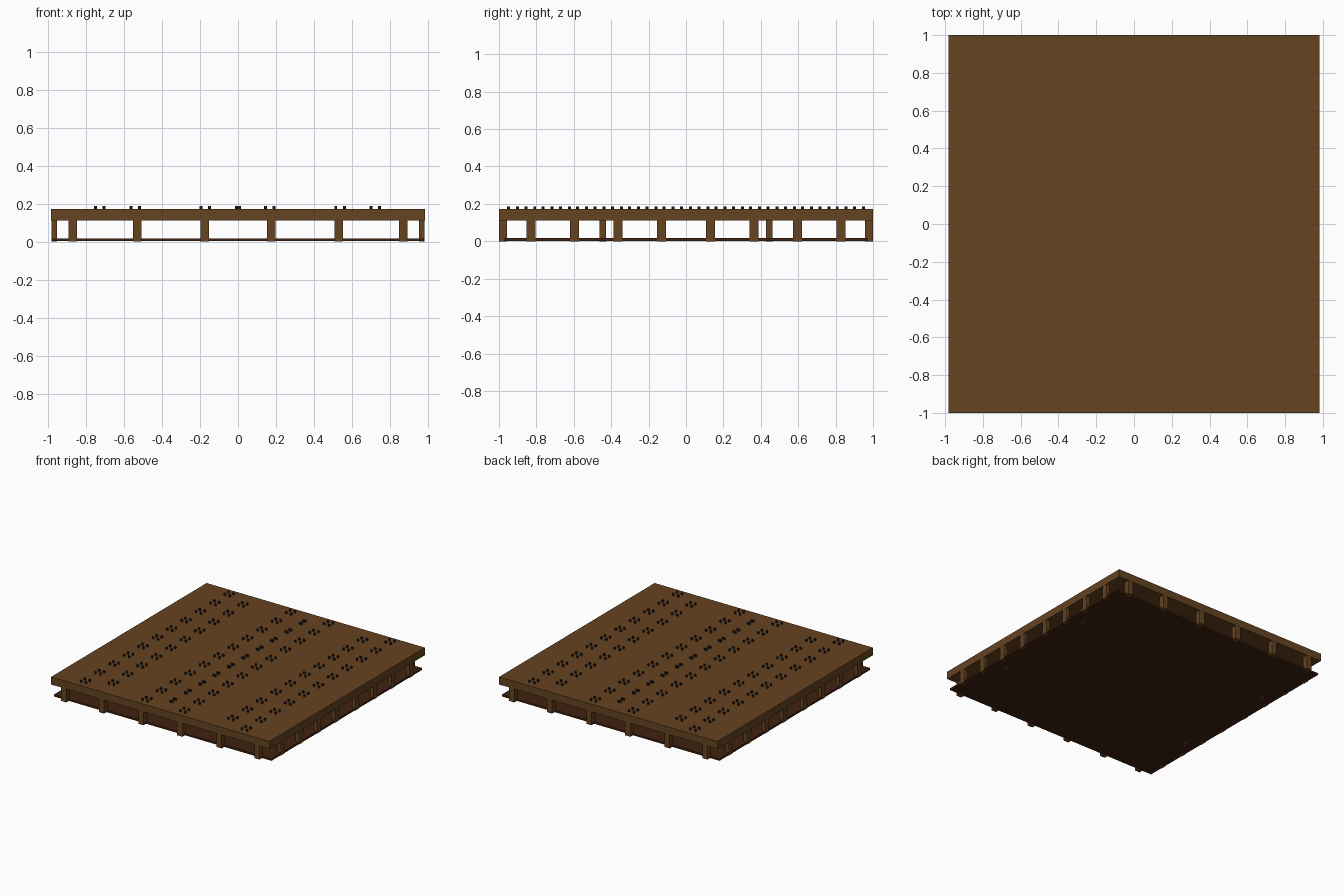
import bpy, bmesh, math
from mathutils import Matrix

cube = bpy.data.objects.get("Cube")
if cube:
    bpy.data.objects.remove(cube, do_unlink=True)


def material(name, rgb):
    m = bpy.data.materials.new(name)
    m.use_nodes = True
    m.diffuse_color = (*rgb, 1)
    m.node_tree.nodes["Principled BSDF"].inputs["Base Color"].default_value = (*rgb, 1)
    return m


WOOD = material("brown wood", (0.130, 0.056, 0.0152))
DARK = material("dark brown wood", (0.052, 0.0165, 0.005))
METAL = material("dark grey metal", (0.021, 0.021, 0.025))


def finish(name, bm, mat):
    mesh = bpy.data.meshes.new(name)
    bm.to_mesh(mesh)
    bm.free()
    mesh.materials.append(mat)
    obj = bpy.data.objects.new(name, mesh)
    bpy.context.collection.objects.link(obj)
    return obj


def boxes(name, mat, centres, size):
    """One object holding a box of the given size at every centre."""
    bm = bmesh.new()
    for c in centres:
        bmesh.ops.create_cube(bm, size=1, matrix=Matrix.Translation(c) @ Matrix.Diagonal((*size, 1)))
    return finish(name, bm, mat)


# Deck and bottom sheet
DECK_LOW, DECK_TOP = 0.11, 0.172
boxes("deck", WOOD, [(0, 0, (DECK_LOW + DECK_TOP) / 2)], (1.966, 2.0, DECK_TOP - DECK_LOW))
boxes("bottom_sheet", DARK, [(0, 0, 0.0095)], (1.96, 1.94, 0.015))

# Support posts around the edges, and four inner ones
H = DECK_LOW + 0.001
SIGNS = (-1, 1)
end_x = [s * x for s in SIGNS for x in (0.175, 0.53, 0.87)]
side_y = [s * y for s in SIGNS for y in (0.13, 0.363, 0.595, 0.828)]
boxes("front_posts", WOOD, [(x, -0.978, H / 2) for x in end_x], (0.046, 0.043, H))
boxes("back_posts", WOOD, [(x, 0.978, H / 2) for x in end_x], (0.046, 0.043, H))
boxes("left_posts", WOOD, [(0.967, y, H / 2) for y in side_y], (0.03, 0.048, H))
boxes("right_posts", WOOD, [(-0.967, y, H / 2) for y in side_y], (0.03, 0.048, H))
boxes("inner_posts", WOOD, [(x, y, H / 2) for x in (-0.87, 0.87) for y in (-0.445, 0.445)],
      (0.036, 0.036, H))

# Nail tubes: clusters of four, in alternating staggered columns
STEP = 0.185
columns = [(x, 11, 0.0225) for x in (-0.727, -0.173, 0.168, 0.723)]
columns += [(x, 10, 0.0225) for x in (-0.54, 0.537)] + [(0.0, 10, 0.007)]
bm = bmesh.new()
for x, count, half in columns:
    for k in range(count):
        y = (k - (count - 1) / 2) * STEP
        for sx in SIGNS:
            for sy in SIGNS:
                place = Matrix.Translation((x + sx * half, y + sy * 0.024, DECK_TOP + 0.0065))
                bmesh.ops.create_cone(bm, cap_ends=False, segments=8, radius1=0.0085,
                                      radius2=0.0085, depth=0.017,
                                      matrix=place @ Matrix.Rotation(math.pi / 8, 4, "Z"))
finish("nails", bm, METAL)
